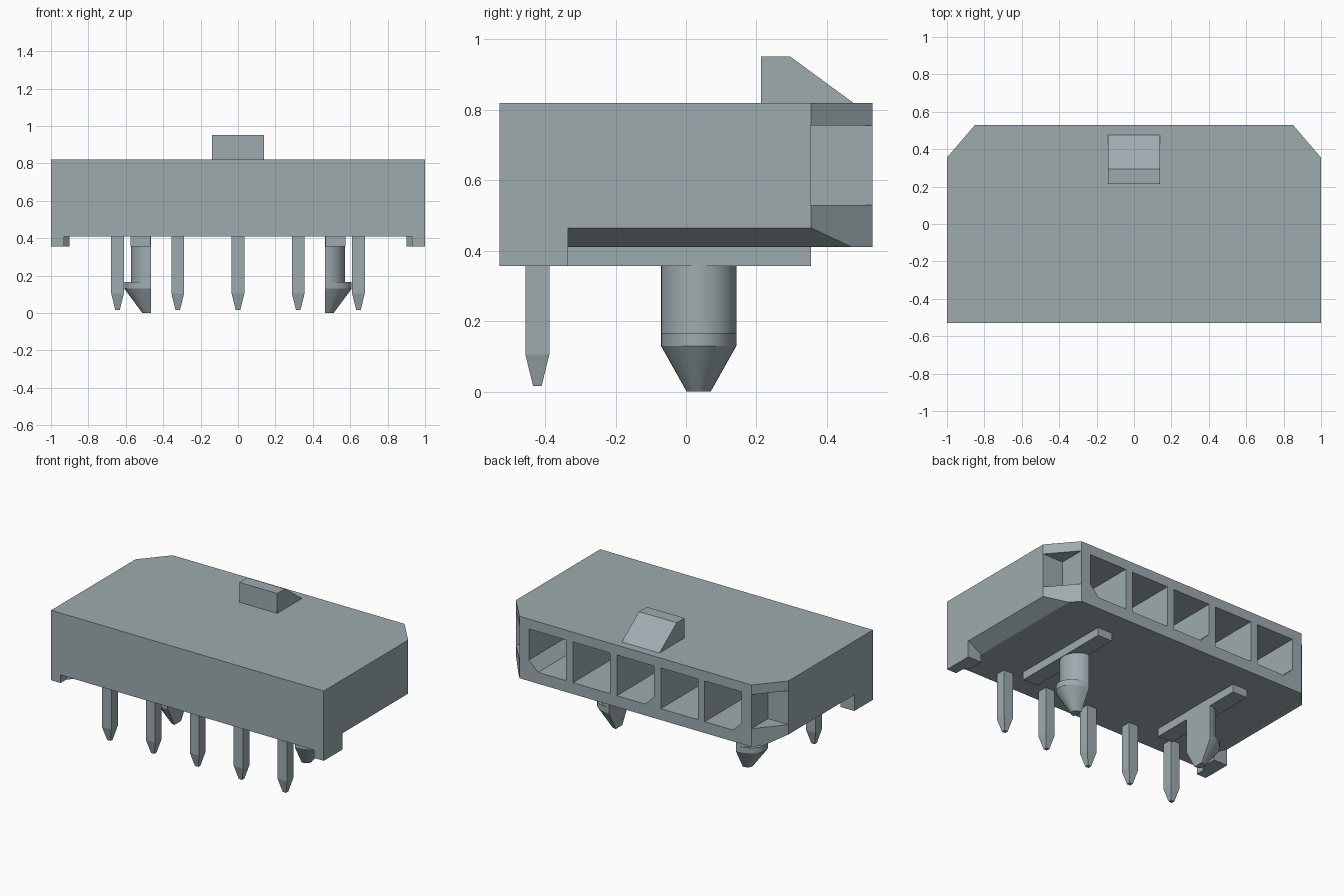
import bpy, bmesh, math
from mathutils import Vector

if "Cube" in bpy.data.objects:
    bpy.data.objects.remove(bpy.data.objects["Cube"], do_unlink=True)

COLOUR = (0.34, 0.41, 0.43, 1.0)
mat = bpy.data.materials.new("blue_grey_plastic")
mat.use_nodes = True
mat.diffuse_color = COLOUR
bsdf = next(n for n in mat.node_tree.nodes if n.type == 'BSDF_PRINCIPLED')
bsdf.inputs["Base Color"].default_value = COLOUR
bsdf.inputs["Roughness"].default_value = 0.6


def prism(bm, pts, axis, a, b):
    """Extrude a 2D outline along an axis from a to b."""
    def place(p, d):
        return {'X': (d, p[0], p[1]), 'Y': (p[0], d, p[1]), 'Z': (p[0], p[1], d)}[axis]
    loft(bm, [[place(p, d) for p in pts] for d in (a, b)])


def loft(bm, rings):
    """Skin a stack of closed rings and cap both ends."""
    rows = [[bm.verts.new(p) for p in r] for r in rings]
    n = len(rows[0])
    for lo, hi in zip(rows, rows[1:]):
        for i in range(n):
            j = (i + 1) % n
            bm.faces.new((lo[i], lo[j], hi[j], hi[i]))
    bm.faces.new(rows[0][::-1])
    bm.faces.new(rows[-1])


def rect(x0, x1, y0, y1):
    return [(x0, y0), (x1, y0), (x1, y1), (x0, y1)]


def finish(bm, name, mirror=False):
    bmesh.ops.recalc_face_normals(bm, faces=bm.faces[:])
    me = bpy.data.meshes.new(name)
    bm.to_mesh(me)
    bm.free()
    me.materials.append(mat)
    ob = bpy.data.objects.new(name, me)
    bpy.context.collection.objects.link(ob)
    if mirror:
        ob.modifiers.new("mirror", 'MIRROR').use_axis = (True, False, False)
    return ob


def activate(ob):
    bpy.ops.object.select_all(action='DESELECT')
    ob.select_set(True)
    bpy.context.view_layer.objects.active = ob


PITCH = 0.322
BOTTOM, TOP, BACK = 0.41, 0.82, 0.53

# Housing block with clipped back corners
bm = bmesh.new()
prism(bm, [(-1, -BACK), (1, -BACK), (1, 0.355), (0.85, BACK), (-0.85, BACK), (-1, 0.355)],
      'Z', BOTTOM, TOP)
housing = finish(bm, "housing")

# Cutters: sockets, some keyed by a clipped lower corner
bm = bmesh.new()
keyed_side = {2: 1, 0: -1, -2: -1}
for i in range(-2, 3):
    cx, h, z0, z1, c = i * PITCH, 0.136, 0.485, 0.755, 0.065
    side = keyed_side.get(i, 0)
    if side:
        outline = [(cx - side * h, z0), (cx + side * (h - c), z0), (cx + side * h, z0 + c),
                   (cx + side * h, z1), (cx - side * h, z1)]
    else:
        outline = rect(cx - h, cx + h, z0, z1)
    prism(bm, outline, 'Y', -0.3, 0.6)
# Cutters: corner notches and bevelled lower side edges
for s in (-1, 1):
    prism(bm, rect(s * 0.85, s * 1.1, 0.355, 0.6), 'Z', 0.53, 0.755)
    prism(bm, [(s * 0.88, 0.399), (s * 1.02, 0.399), (s * 1.02, 0.476)], 'Y', -0.335, 0.6)
cutter = finish(bm, "housing_cutter")
cutter.hide_render = True

cut = housing.modifiers.new("cut", 'BOOLEAN')
cut.operation, cut.solver, cut.object = 'DIFFERENCE', 'EXACT', cutter
activate(housing)
bpy.ops.object.modifier_apply(modifier="cut")
bpy.data.objects.remove(cutter, do_unlink=True)

# Latch ramp on top
bm = bmesh.new()
prism(bm, [(0.213, TOP), (0.475, TOP), (0.295, 0.952), (0.213, 0.952)], 'X', -0.138, 0.138)
finish(bm, "latch_ramp")

# Feet under the front corners
bm = bmesh.new()
prism(bm, [(1, -BACK), (0.93, -BACK), (0.93, -0.47), (0.90, -0.44), (0.90, -0.335), (1, -0.335)],
      'Z', 0.357, BOTTOM)
finish(bm, "front_feet", mirror=True)

# Standoff ribs on the underside
bm = bmesh.new()
prism(bm, rect(0.468, 0.575, -0.335, 0.355), 'Z', 0.357, BOTTOM)
finish(bm, "standoff_ribs", mirror=True)

# Half-round snap pegs with an outward barb and tapered tip
bm = bmesh.new()
SEG = 16
rings = []
for z, rx, ry in [(BOTTOM, .107, .107), (.167, .107, .107), (.167, .142, .107),
                  (.13, .142, .107), (0, .045, .034)]:
    angles = [math.pi * (k / SEG - 0.5) for k in range(SEG + 1)]
    rings.append([(0.466 + rx * math.cos(a), 0.036 + ry * math.sin(a), z) for a in angles])
loft(bm, rings)
pegs = finish(bm, "snap_pegs", mirror=True)
activate(pegs)
bpy.ops.object.shade_smooth_by_angle(angle=math.radians(25))

# Row of square solder pins with tapered tips
for i in range(-2, 3):
    bm = bmesh.new()
    loft(bm, [[(x, y, z) for x, y in rect(i * PITCH - w, i * PITCH + w, -0.422 - w, -0.422 + w)]
              for z, w in [(BOTTOM + 0.01, 0.034), (0.105, 0.034), (0.016, 0.012)]])
    finish(bm, f"solder_pin_{i + 3}")
